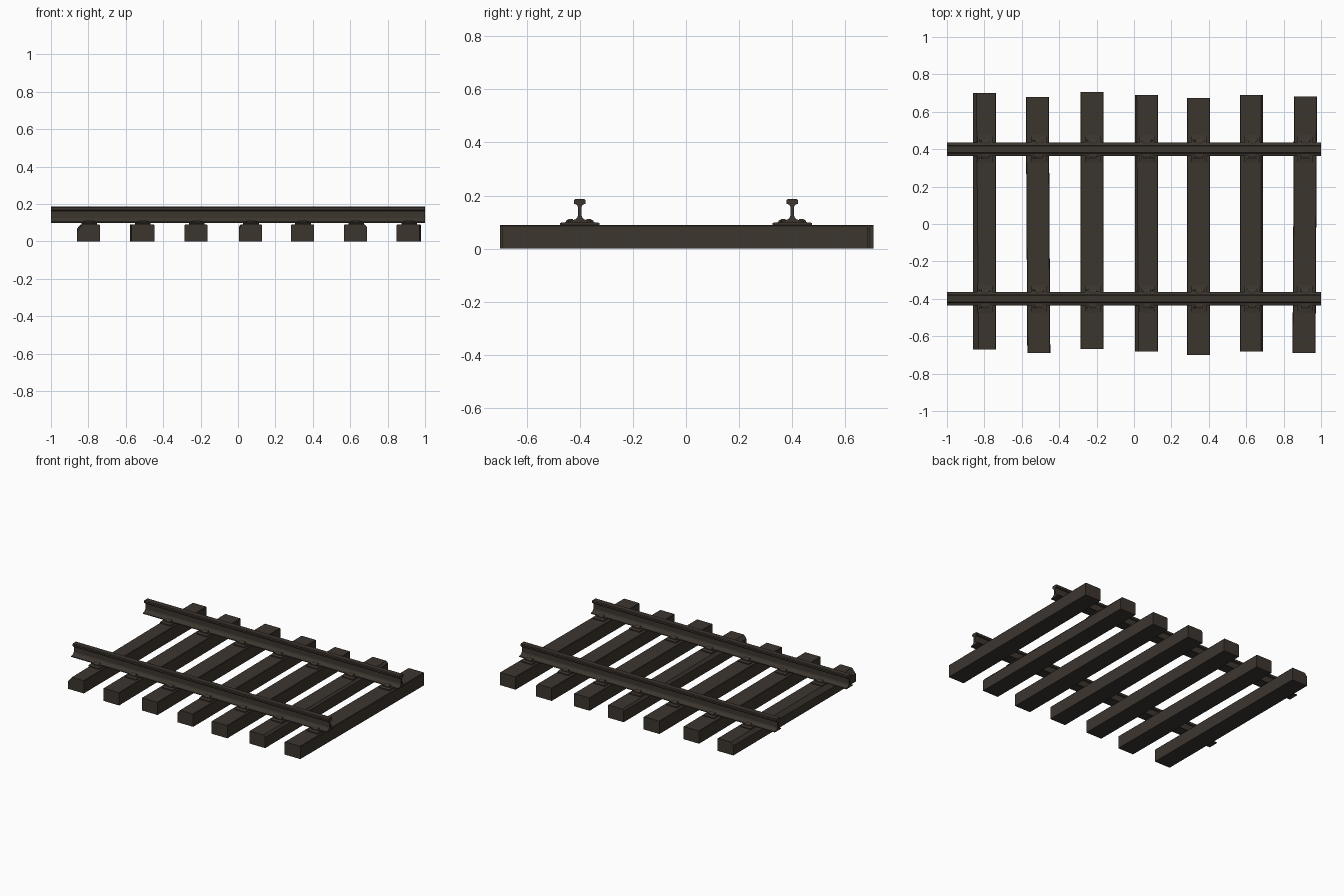
import bpy, bmesh, math
from mathutils import Matrix

if "Cube" in bpy.data.objects:
    bpy.data.objects.remove(bpy.data.objects["Cube"])


def material(name, col):
    m = bpy.data.materials.new(name)
    m.diffuse_color = (*col, 1)
    m.use_nodes = True
    m.node_tree.nodes["Principled BSDF"].inputs["Base Color"].default_value = m.diffuse_color
    return m


DARK = material("weathered dark brown", (0.045, 0.036, 0.028))


def finish(name, bm):
    bmesh.ops.recalc_face_normals(bm, faces=bm.faces)
    me = bpy.data.meshes.new(name)
    bm.to_mesh(me)
    bm.free()
    me.materials.append(DARK)
    ob = bpy.data.objects.new(name, me)
    bpy.context.collection.objects.link(ob)
    return ob


def loft(bm, ring_a, ring_b):
    a = [bm.verts.new(p) for p in ring_a]
    b = [bm.verts.new(p) for p in ring_b]
    n = len(a)
    bm.faces.new(a)
    bm.faces.new(b[::-1])
    for i in range(n):
        bm.faces.new((a[i], a[(i + 1) % n], b[(i + 1) % n], b[i]))


def along_x(bm, half, x0, x1, y):
    """Extrude a mirrored (y, z) half profile along x."""
    prof = half + [(-p, z) for p, z in reversed(half)]
    loft(bm, [(x0, y + p, z) for p, z in prof], [(x1, y + p, z) for p, z in prof])


# Sleepers: centre x, front y, back y, skew, left chamfer front/back, right chamfer front/back
SLEEPERS = [
    (-0.799, -0.67, 0.70, 0.000, 0.030, 0.018, 0.003, 0.003),
    (-0.513, -0.69, 0.68, -0.004, 0.003, 0.003, 0.003, 0.003),
    (-0.224, -0.667, 0.705, 0.000, 0.003, 0.003, 0.003, 0.003),
    (0.066, -0.683, 0.69, 0.000, 0.020, 0.010, 0.003, 0.003),
    (0.345, -0.70, 0.673, 0.000, 0.003, 0.003, 0.003, 0.003),
    (0.629, -0.683, 0.69, 0.000, 0.003, 0.003, 0.012, 0.012),
    (0.913, -0.69, 0.683, 0.004, 0.003, 0.003, 0.003, 0.003),
]
W, H = 0.0615, 0.09
for i, (cx, y0, y1, skew, lf, lb, rf, rb) in enumerate(SLEEPERS):
    def ring(y, s, l, r):
        pts = [(-W, 0), (W, 0), (W, H - r * 1.2), (W - r, H), (-W + l, H), (-W, H - l * 1.2)]
        return [(cx + s + px, y, pz) for px, pz in pts]
    bm = bmesh.new()
    loft(bm, ring(y0, -skew, lf, rf), ring(y1, skew, lb, rb))
    finish(f"sleeper_{i + 1}", bm)

# Rails: foot, web and head
RAIL = [(0.036, 0.099), (0.036, 0.104), (0.018, 0.110), (0.010, 0.116), (0.007, 0.125),
        (0.007, 0.158), (0.011, 0.165), (0.021, 0.169), (0.022, 0.182), (0.017, 0.187)]
PLATE = [(0.075, 0.089), (0.075, 0.097), (0.045, 0.101)]
for side, y in (("front", -0.4), ("back", 0.4)):
    bm = bmesh.new()
    along_x(bm, RAIL, -1, 1, y)
    finish(f"{side}_rail", bm)

    plates, clips, bolts = bmesh.new(), bmesh.new(), bmesh.new()
    for s in SLEEPERS:
        cx = s[0] + 0.003
        along_x(plates, PLATE, cx - 0.042, cx + 0.042, y)
        for d in (-1, 1):
            # Clip gripping the rail foot
            clip = [(0.026, 0.104), (0.026, 0.112), (0.040, 0.112), (0.052, 0.105), (0.052, 0.097)]
            loft(clips, [(cx - 0.02, y + d * p, z) for p, z in clip],
                 [(cx + 0.02, y + d * p, z) for p, z in clip])
            # Bolt heads
            for dx in (-0.026, 0.026):
                bmesh.ops.create_cone(bolts, cap_ends=True, segments=6, radius1=0.007,
                                      radius2=0.006, depth=0.012,
                                      matrix=Matrix.Translation((cx + dx, y + d * 0.046, 0.101)))
    finish(f"{side}_tie_plates", plates)
    finish(f"{side}_rail_clips", clips)
    finish(f"{side}_bolts", bolts)
